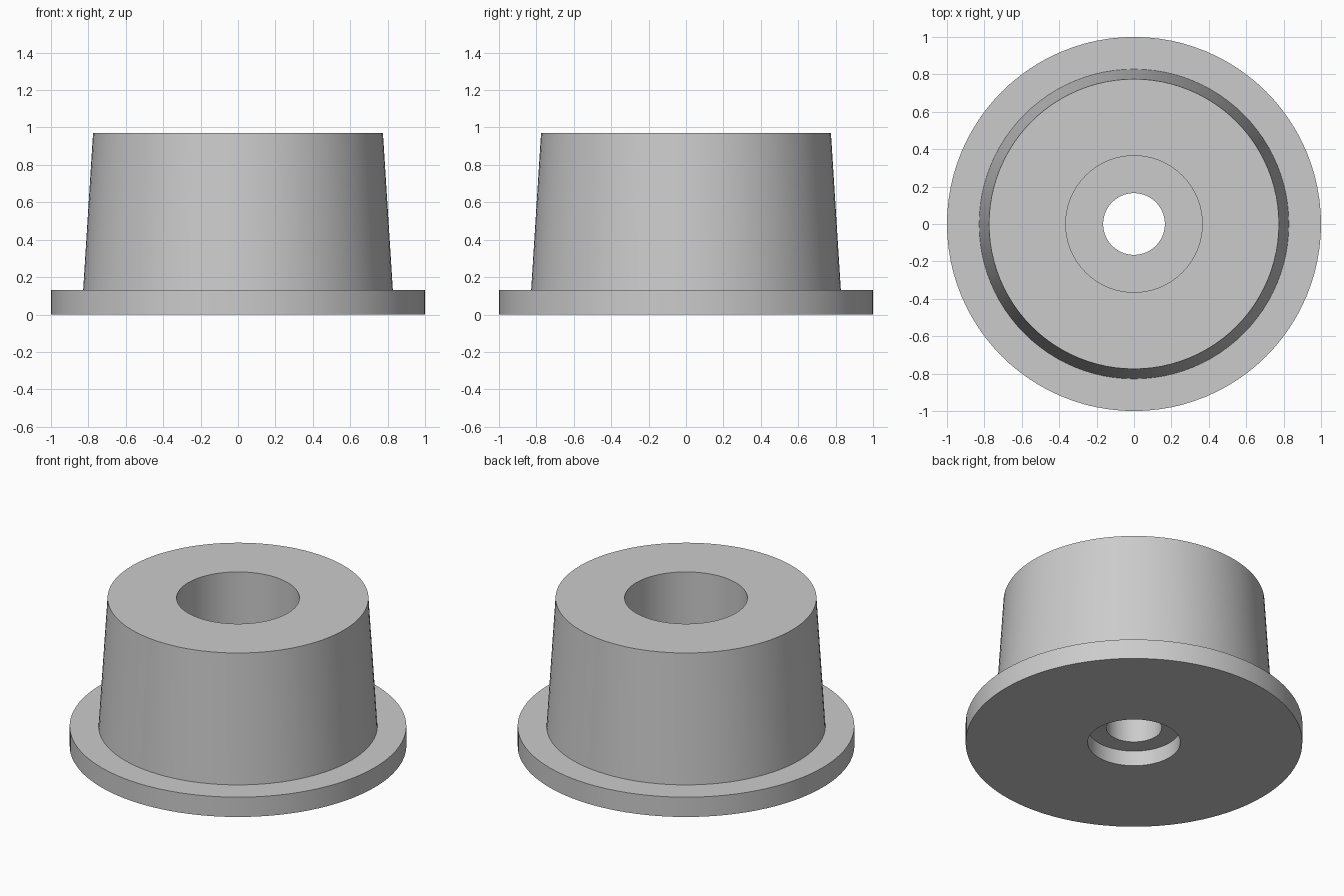
import bpy
import bmesh
from math import pi

if "Cube" in bpy.data.objects:
    bpy.data.objects.remove(bpy.data.objects["Cube"])

SEGMENTS = 96

grey = bpy.data.materials.new("plain_grey")
grey.use_nodes = True
colour = (0.6, 0.6, 0.6, 1)
grey.diffuse_color = colour
grey.node_tree.nodes["Principled BSDF"].inputs["Base Color"].default_value = colour


def lathe(name, profile):
    """Spin a closed (radius, height) profile around the z axis."""
    bm = bmesh.new()
    verts = [bm.verts.new((r, 0, z)) for r, z in profile]
    edges = [bm.edges.new((a, b)) for a, b in zip(verts, verts[1:] + verts[:1])]
    bmesh.ops.spin(bm, geom=verts + edges, cent=(0, 0, 0), axis=(0, 0, 1),
                   angle=2 * pi, steps=SEGMENTS, use_merge=True)
    bmesh.ops.remove_doubles(bm, verts=bm.verts, dist=0.0001)
    bmesh.ops.recalc_face_normals(bm, faces=bm.faces)
    mesh = bpy.data.meshes.new(name)
    bm.to_mesh(mesh)
    bm.free()
    mesh.materials.append(grey)
    obj = bpy.data.objects.new(name, mesh)
    bpy.context.collection.objects.link(obj)
    return obj


bushing = lathe("flanged_bushing", [
    # flange and tapered body
    (1.0, 0), (1.0, 0.13), (0.828, 0.13), (0.775, 0.97),
    # deep counterbore from the top
    (0.365, 0.97), (0.365, 0.35),
    # through hole
    (0.165, 0.35), (0.165, 0.1),
    # shallow recess underneath
    (0.275, 0.1), (0.275, 0),
])

bpy.ops.object.select_all(action="DESELECT")
bushing.select_set(True)
bpy.context.view_layer.objects.active = bushing
bpy.ops.object.shade_smooth_by_angle(angle=pi / 6)
